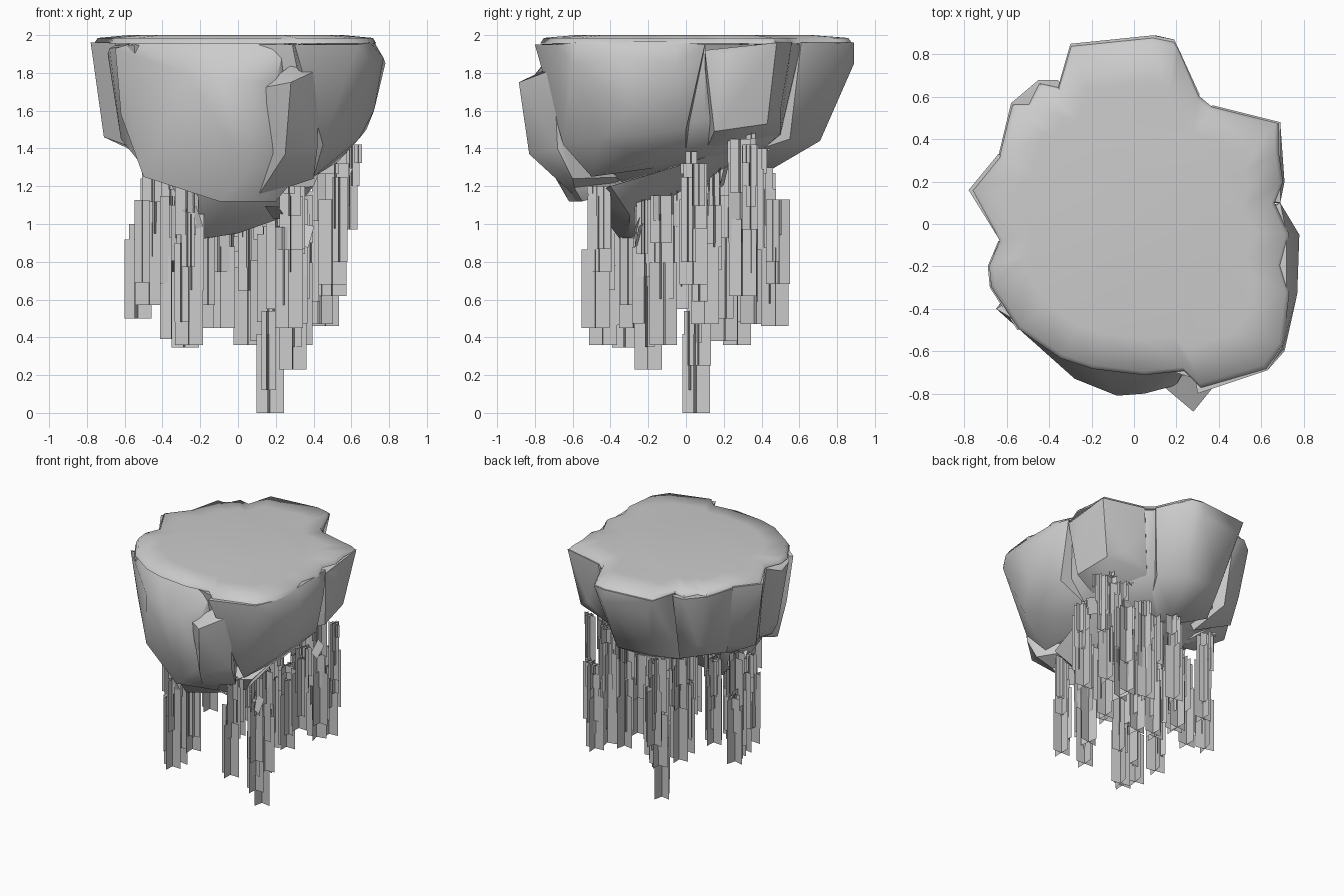
import bpy, bmesh, math, random
from mathutils import Vector, Matrix

random.seed(4)


def finish(bm, name, angle=None):
    me = bpy.data.meshes.new(name)
    bm.to_mesh(me)
    bm.free()
    ob = bpy.data.objects.new(name, me)
    bpy.context.collection.objects.link(ob)
    if angle:
        bpy.ops.object.select_all(action='DESELECT')
        ob.select_set(True)
        bpy.context.view_layer.objects.active = ob
        bpy.ops.object.shade_smooth_by_angle(angle=math.radians(angle))
    return ob


# Faceted boulder: convex hull around a few corner points
def boulder(name, pts):
    bm = bmesh.new()
    for p in pts:
        bm.verts.new(p)
    res = bmesh.ops.convex_hull(bm, input=bm.verts[:])
    junk = {v for v in res["geom_interior"] + res["geom_unused"]
            if isinstance(v, bmesh.types.BMVert)}
    bmesh.ops.delete(bm, geom=list(junk), context='VERTS')
    bmesh.ops.recalc_face_normals(bm, faces=bm.faces[:])
    finish(bm, name, 45)


boulder("core_rock", [
    (.66, .1, 1.95), (.37, .54, 1.95), (.3, .61, 1.95), (.29, .5, 1.48), (.62, .1, 1.55),
    (.45, .1, 1.37), (0, .3, 1.3), (-.35, .62, 1.95), (-.3, .5, 1.42), (-.62, -.05, 1.95),
    (-.54, 0, 1.42), (-.64, .3, 1.95), (-.55, .3, 1.45), (.32, -.74, 1.95), (.37, -.66, 1.42),
    (-.5, -.4, 1.4), (-.55, -.46, 1.95), (.2, -.3, 1.2), (-.2, -.3, 1.2)])
boulder("front_boulder", [
    (-.65, -.4, 1.93), (-.55, -.46, 1.96), (-.2, -.66, 1.965), (.25, -.66, 1.965), (.05, -.8, 1.75),
    (.2, -.76, 1.75), (-.08, -.81, 1.78), (-.28, -.73, 1.8), (.2, -.75, 1.38), (0, -.77, 1.38),
    (.3, -.62, 1.24), (-.1, -.62, 1.12), (.2, -.55, 1.12), (-.5, -.42, 1.25), (-.62, -.36, 1.58),
    (0, 0, 1.9), (0, 0, 1.25)])
boulder("front_spur", [
    (.28, -.885, 1.75), (.43, -.7, 1.82), (.28, -.7, 1.84), (.12, -.75, 1.72), (.25, -.83, 1.37),
    (.42, -.68, 1.4), (.4, -.6, 1.24), (.1, -.58, 1.14), (.2, -.3, 1.25)])
boulder("lower_boulder", [
    (-.2, -.35, .92), (0, -.3, .95), (-.15, -.22, .93), (.28, -.3, 1.05), (.3, 0, 1.22),
    (-.35, -.45, 1.2), (-.35, 0, 1.25), (.4, -.4, 1.2), (.45, 0, 1.32), (0, .3, 1.3),
    (0, -.52, 1.15), (-.4, .2, 1.38), (.3, .3, 1.42)])
boulder("right_boulder", [
    (.63, -.69, 1.95), (.7, -.58, 1.96), (.77, -.33, 1.88), (.72, -.3, 1.965), (.78, -.05, 1.85),
    (.72, -.05, 1.965), (.69, .1, 1.95), (.3, -.8, 1.95), (.72, -.3, 1.6), (.71, -.6, 1.85),
    (.68, 0, 1.5), (.64, -.45, 1.45), (.45, -.65, 1.42), (.53, -.2, 1.33), (.4, -.5, 1.25),
    (.3, 0, 1.32), (.2, -.2, 1.9)])
boulder("right_back_boulder", [
    (.69, .48, 1.96), (.71, .2, 1.9), (.69, .1, 1.92), (.61, .43, 1.53), (.65, .15, 1.49),
    (.5, .5, 1.6), (.37, .56, 1.96), (.3, .5, 1.48), (.4, .1, 1.38), (0, .2, 1.9), (.2, .2, 1.36)])
boulder("back_boulder", [
    (.09, .89, 1.96), (.19, .87, 1.96), (-.3, .85, 1.96), (.1, .89, 1.85), (-.25, .85, 1.85),
    (.31, .61, 1.96), (-.36, .64, 1.96), (.1, .71, 1.44), (-.2, .7, 1.45), (.25, .55, 1.45),
    (0, .42, 1.27), (-.3, .45, 1.35), (0, .1, 1.9), (0, .1, 1.3)])
boulder("back_left_boulder", [
    (-.58, .57, 1.96), (-.45, .68, 1.95), (-.36, .68, 1.95), (-.64, .32, 1.95), (-.5, .56, 1.55),
    (-.6, .35, 1.45), (-.35, .58, 1.42), (-.3, .3, 1.32), (0, .2, 1.9)])
boulder("left_boulder", [
    (-.78, .16, 1.96), (-.64, .33, 1.96), (-.65, -.05, 1.96), (-.71, .15, 1.46), (-.54, .22, 1.38),
    (-.6, -.05, 1.42), (-.59, .36, 1.5), (-.3, .1, 1.28), (0, 0, 1.9)])
boulder("left_front_boulder", [
    (-.69, -.2, 1.9), (-.68, -.3, 1.93), (-.64, -.08, 1.95), (-.55, -.5, 1.95), (-.62, -.25, 1.45),
    (-.5, -.35, 1.3), (-.55, -.1, 1.38), (-.3, -.2, 1.2), (0, -.2, 1.9)])

# Flat ground cap, set in slightly from the boulder rim
outline = [
    (.09, .89), (.19, .87), (.22, .82), (.31, .61), (.37, .56), (.69, .48), (.69, .34), (.71, .2),
    (.67, .1), (.74, -.05), (.70, -.2), (.74, -.33), (.71, -.58), (.63, -.69), (.32, -.78),
    (.24, -.7), (.05, -.72), (-.2, -.69), (-.35, -.64), (-.55, -.5), (-.68, -.3), (-.69, -.2),
    (-.64, -.08), (-.77, .16), (-.64, .32), (-.58, .57), (-.5, .57), (-.45, .67), (-.36, .65),
    (-.3, .85)]
bm = bmesh.new()
rings = [[bm.verts.new((x * s, y * s, z)) for x, y in outline]
         for s, z in ((.99, 1.955), (.965, 1.985), (.75, 2.0))]
n = len(outline)
for a, b in zip(rings, rings[1:]):
    for i in range(n):
        bm.faces.new((a[i], a[(i + 1) % n], b[(i + 1) % n], b[i]))
bm.faces.new(rings[-1])
bmesh.ops.recalc_face_normals(bm, faces=bm.faces[:])
finish(bm, "ground_cap", 60)


# One pair of crossed leaf cards, hanging between two heights
def cross_cards(bm, x, y, z0, z1, w, turn):
    for k in (0, math.pi / 2):
        d = Vector((math.cos(turn + k), math.sin(turn + k), 0)) * w / 2
        c = Vector((x, y, 0))
        bm.faces.new([bm.verts.new(p) for p in (
            c - d + Vector((0, 0, z0)), c + d + Vector((0, 0, z0)),
            c + d + Vector((0, 0, z1)), c - d + Vector((0, 0, z1)))])


# Hanging vines: x, y, lowest z, top z
vines = [
    (.17, .055, 0, 1.2), (.29, -.2, .23, 1.13), (.27, -.48, .45, 1.2), (-.28, -.32, .345, 1.1),
    (-.26, -.44, .36, 1.2), (-.34, -.17, .39, 1.25), (-.53, .15, .5, 1.0), (-.47, .02, .57, 1.28),
    (.05, .27, .36, 1.35), (.14, .2, .38, 1.35), (.46, .47, .46, 1.13), (.43, .36, .47, 1.4),
    (.5, .3, .62, 1.45), (.59, .34, .97, 1.42), (-.09, .12, .45, 1.3), (-.15, .3, .47, 1.3),
    (-.3, .08, .6, 1.3), (.22, -.06, .55, 1.2), (-.42, .26, .66, 1.35), (.35, .1, .47, 1.1),
    (.5, .04, .68, 1.32), (.24, .42, .52, 1.3), (-.02, .42, .6, 1.27), (.32, -.12, .36, 1.15),
    (-.2, -.28, .45, 1.0)]
for i, (x, y, z0, z1) in enumerate(vines):
    bm = bmesh.new()
    z, w = z0, .085 if z0 > .9 else .148
    px, py = x, y
    while z < z1 - .05:
        top = min(z + random.uniform(.4, .48), z1)
        cross_cards(bm, px, py, z, top, w, random.uniform(-.25, .25))
        # narrower strand running up beside the wide cards
        sx, sy = px + random.uniform(-.04, .04), py + random.uniform(-.04, .04)
        cross_cards(bm, sx, sy, z + .12, min(top + .12, z1), w * .55, random.uniform(-.4, .4))
        z += random.uniform(.22, .3)
        w = max(.05, w * .86)
        px, py = x + random.uniform(-.025, .025), y + random.uniform(-.025, .025)
    finish(bm, f"vine_{i + 1}")

# Small tilted leaves near the vine roots
bm = bmesh.new()
for x, y, z in ((-.24, -.46, 1.03), (-.3, -.25, 1.1), (.35, -.25, .94), (.2, -.45, 1.06),
                (.3, .04, 1.2), (.1, .08, 1.25), (-.35, .05, 1.2), (.55, .2, 1.25), (.3, -.24, 1.0)):
    m = Matrix.Translation((x, y, z)) @ Matrix.Rotation(random.uniform(0, 6.3), 4, 'Z') \
        @ Matrix.Rotation(random.uniform(.6, 1.4), 4, 'X') @ Matrix.Rotation(random.uniform(-.5, .5), 4, 'Z')
    bm.faces.new([bm.verts.new(m @ Vector((a * .04, b * .06, 0)))
                  for a, b in ((-1, -1), (1, -1), (1, 1), (-1, 1))])
finish(bm, "tilted_leaves")
